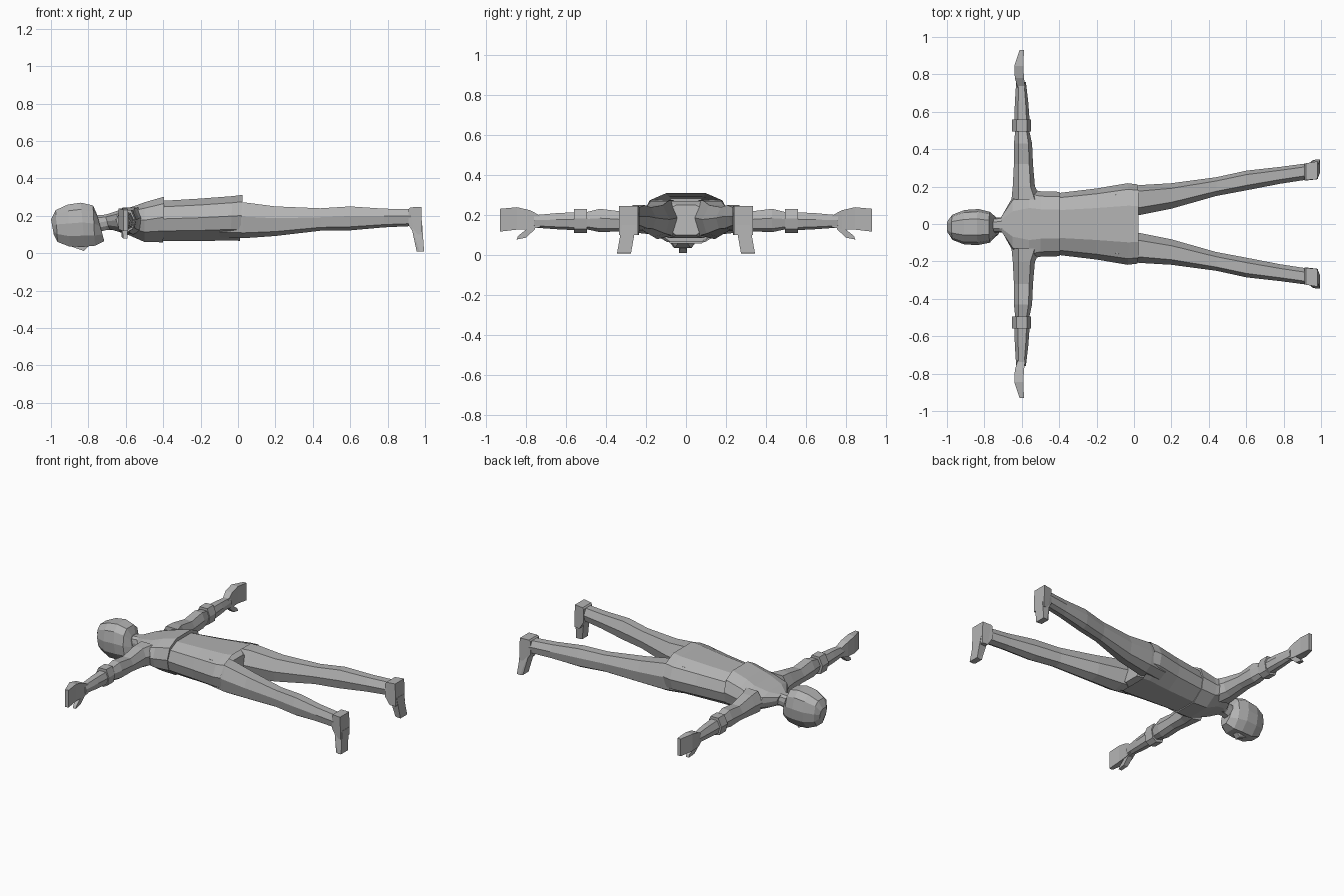
import bpy
import bmesh
from mathutils import Vector

grey = bpy.data.materials.new("plain grey")
grey.diffuse_color = (0.45, 0.45, 0.45, 1)

# Cross-section outlines: u across (-1..1), v from bottom (0) to top (1)
ROUND = [(-.45, 1), (.45, 1), (.85, .85), (1, .55), (.9, .25),
         (.45, 0), (-.45, 0), (-.9, .25), (-1, .55), (-.85, .85)]
LIMB = [(-.5, 1), (.6, 1), (1, .6), (.8, .15), (.2, 0), (-.7, .1), (-1, .55)]
BOX = [(-1, 1), (1, 1), (1, 0), (-1, 0)]


def loft(name, outline, rings, along="x", mirror=False, caps=True):
    """Ring: (position at bottom, position at top, side min, side max, z min, z max)."""
    bm = bmesh.new()
    loops = []
    for p0, p1, s0, s1, z0, z1 in rings:
        loop = []
        for u, v in outline:
            p = p0 + (p1 - p0) * v
            s = (s0 + s1) / 2 + u * (s1 - s0) / 2
            z = z0 + (z1 - z0) * v
            loop.append(bm.verts.new((p, s, z) if along == "x" else (s, p, z)))
        loops.append(loop)
    n = len(outline)
    for a, b in zip(loops, loops[1:]):
        for i in range(n):
            j = (i + 1) % n
            bm.faces.new((a[i], a[j], b[j], b[i]))
    if caps:
        bm.faces.new(loops[0])
        bm.faces.new(loops[-1])
    bmesh.ops.recalc_face_normals(bm, faces=bm.faces[:])
    mesh = bpy.data.meshes.new(name)
    bm.to_mesh(mesh)
    bm.free()
    mesh.materials.append(grey)
    obj = bpy.data.objects.new(name, mesh)
    bpy.context.collection.objects.link(obj)
    if mirror:
        mod = obj.modifiers.new("mirror", "MIRROR")
        mod.use_axis = (False, True, False)
    return obj


# Head, facing down, with a slanted jaw line
loft("head", ROUND, [
    (-.985, -1.0, -.05, .02, .10, .18),
    (-.965, -.975, -.085, .05, .06, .23),
    (-.90, -.91, -.11, .075, .035, .26),
    (-.82, -.84, -.112, .08, .035, .27),
    (-.765, -.775, -.10, .065, .04, .255),
    (-.715, -.755, -.06, .03, .065, .21)])
loft("nose", BOX, [
    (-.89, -.89, -.022, -.008, .035, .06),
    (-.825, -.825, -.035, .005, .012, .06),
    (-.80, -.80, -.03, 0, .035, .06)])
loft("neck", ROUND, [
    (-.79, -.79, -.05, .03, .10, .20),
    (-.70, -.72, -.045, .035, .125, .205),
    (-.62, -.64, -.06, .06, .12, .22)])

# Upper body and the long shirt below it
loft("chest", ROUND, [
    (-.69, -.71, -.05, .05, .13, .205),
    (-.64, -.65, -.15, .15, .115, .225),
    (-.58, -.56, -.19, .19, .095, .25),
    (-.50, -.50, -.175, .175, .06, .272),
    (-.40, -.395, -.172, .172, .058, .302)])
loft("shirt", ROUND, [
    (-.42, -.40, -.165, .165, .065, .28),
    (-.20, -.20, -.19, .19, .065, .292),
    (-.04, -.03, -.218, .218, .068, .305),
    (.01, .025, -.212, .212, .066, .312)], caps=False)
loft("pelvis", ROUND, [
    (-.25, -.25, -.16, .16, .09, .26),
    (-.04, -.04, -.19, .19, .085, .27),
    (.02, .0, -.11, .11, .10, .25)])

# Trouser legs
loft("leg", LIMB, [
    (-.10, -.10, .02, .19, .085, .275),
    (.03, .03, .048, .208, .08, .272),
    (.20, .20, .082, .218, .092, .25),
    (.44, .44, .150, .250, .12, .24),
    (.60, .60, .180, .285, .122, .25),
    (.78, .78, .215, .305, .138, .238),
    (.93, .93, .238, .325, .145, .235)], mirror=True)

# Shoes: heel upward, toes pointing down
loft("shoe", BOX, [
    (.912, .912, .232, .32, .15, .235),
    (.945, .92, .235, .325, .10, .245),
    (.985, .98, .24, .335, .10, .247)], mirror=True)
foot = loft("shoe_toe", BOX, [
    (.955, .925, .28, .34, .01, .15),
    (.972, .925, .28, .345, .008, .15),
    (.995, .985, .275, .345, .01, .15)], mirror=True)
for v in foot.data.vertices:
    if v.co.z > .1:
        v.co.y -= .025

# Sleeves, cuffs and forearms
loft("sleeve", LIMB, [
    (.13, .13, -.655, -.50, .10, .245),
    (.21, .20, -.648, -.53, .108, .24),
    (.32, .32, -.642, -.54, .12, .218),
    (.43, .43, -.642, -.545, .115, .232),
    (.50, .50, -.635, -.56, .13, .215)], "y", True)
loft("cuff", LIMB, [
    (.495, .495, -.652, -.552, .112, .232),
    (.56, .56, -.652, -.552, .112, .232)], "y", True)
loft("forearm", LIMB, [
    (.55, .55, -.64, -.558, .125, .215),
    (.65, .65, -.637, -.565, .13, .21),
    (.76, .76, -.63, -.578, .138, .20)], "y", True)

# Flat hands on edge with a thumb
loft("hand", BOX, [
    (.73, .73, -.622, -.582, .14, .198),
    (.78, .78, -.637, -.588, .13, .225),
    (.845, .845, -.64, -.592, .128, .24),
    (.93, .93, -.612, -.588, .118, .232)], "y", True)
loft("thumb", BOX, [
    (.755, .755, -.625, -.59, .13, .16),
    (.80, .80, -.622, -.592, .088, .128),
    (.848, .84, -.614, -.592, .078, .096)], "y", True)
